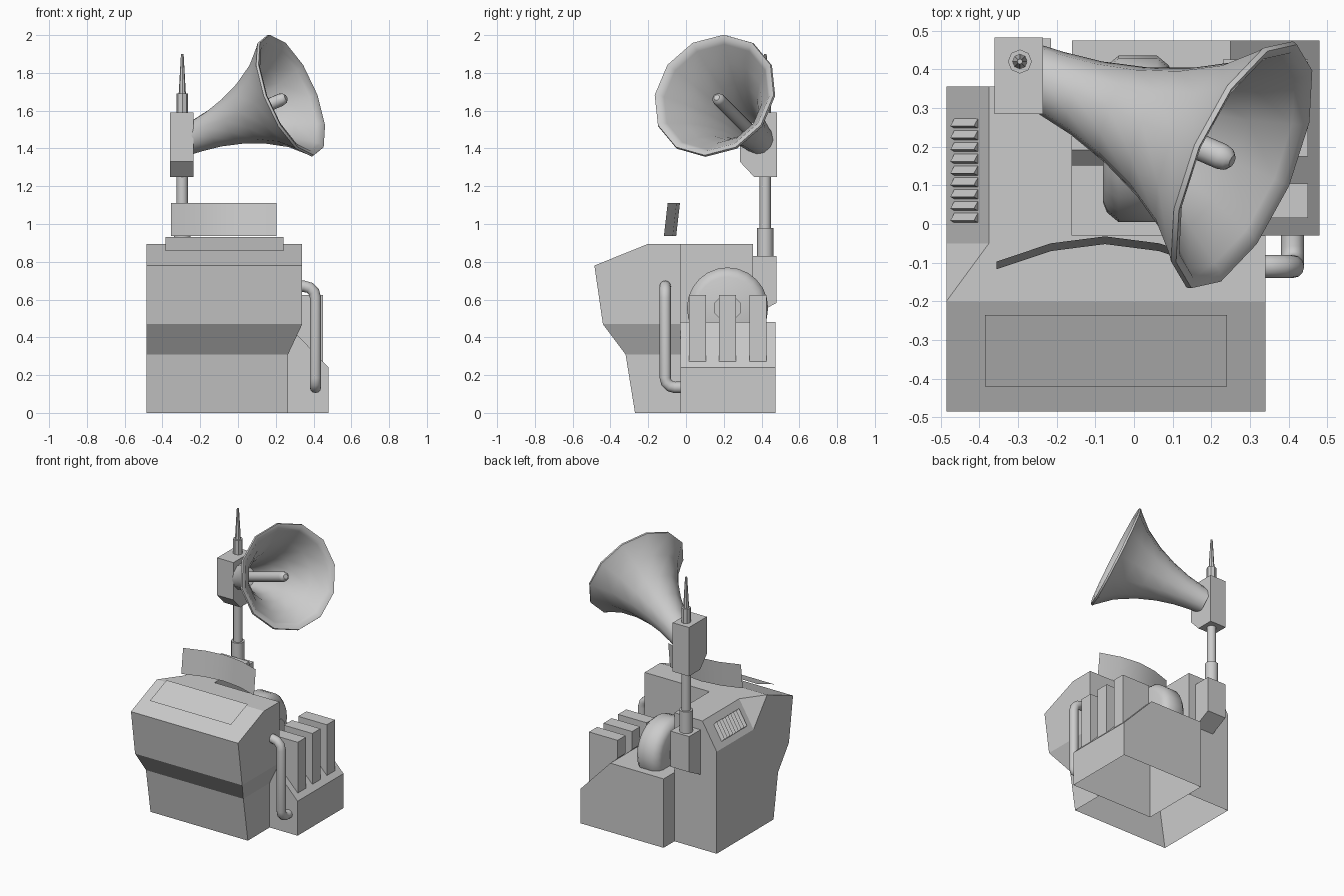
import bpy, bmesh, math
from mathutils import Vector

if "Cube" in bpy.data.objects:
    bpy.data.objects.remove(bpy.data.objects["Cube"])


def make(name, verts, faces, smooth=None):
    me = bpy.data.meshes.new(name)
    me.from_pydata([tuple(v) for v in verts], [], faces)
    bm = bmesh.new()
    bm.from_mesh(me)
    bmesh.ops.recalc_face_normals(bm, faces=bm.faces)
    bm.to_mesh(me)
    bm.free()
    ob = bpy.data.objects.new(name, me)
    bpy.context.collection.objects.link(ob)
    if smooth:
        bpy.ops.object.select_all(action='DESELECT')
        ob.select_set(True)
        bpy.context.view_layer.objects.active = ob
        bpy.ops.object.shade_smooth_by_angle(angle=math.radians(smooth))
    return ob


def prism(name, profile, lo, hi, axis, skip=()):
    """Extrude a 2D profile along x (profile y,z) or y (profile x,z)."""
    n = len(profile)
    put = (lambda p, t: (t, p[0], p[1])) if axis == 'x' else (lambda p, t: (p[0], t, p[1]))
    verts = [put(p, lo) for p in profile] + [put(p, hi) for p in profile]
    faces = [(i, (i + 1) % n, n + (i + 1) % n, n + i) for i in range(n) if i not in skip]
    return make(name, verts, faces + [tuple(range(n)), tuple(range(n, 2 * n))])


def lathe(name, origin, axis, up, profile, sides, smooth=40):
    """Spin (distance along axis, radius) points around an axis; both ends capped."""
    o, a = Vector(origin), Vector(axis).normalized()
    u = Vector(up)
    u = (u - a * u.dot(a)).normalized()
    w = a.cross(u)
    verts, faces = [], []
    for t, r in profile:
        for k in range(sides):
            q = 2 * math.pi * k / sides
            verts.append(o + a * t + (u * math.cos(q) + w * math.sin(q)) * r)
    for i in range(len(profile) - 1):
        for k in range(sides):
            j = (k + 1) % sides
            faces.append((i * sides + k, i * sides + j, (i + 1) * sides + j, (i + 1) * sides + k))
    last = (len(profile) - 1) * sides
    faces += [tuple(range(sides)), tuple(range(last, last + sides))]
    return make(name, verts, faces, smooth)


# Body shell: L-shaped rings lofted upward, open underneath, bevelled rear left corner
levels = [(0, -.27, .265), (.31, -.32, .265), (.47, -.44, .34), (.78, -.485, .34), (.895, -.2, .34)]
verts, faces = [], []
for i, (z, f, r) in enumerate(levels):
    bx, bz = (-.485, z) if i < 3 else ((-.485, .71) if i == 3 else (-.375, z))
    verts += [(-.485, f, z), (r, f, z), (r, -.03, z), (-.16, -.03, z),
              (-.16, .355, z), (bx, .355, bz), (bx, -.05, bz)]
for i in range(4):
    a, b = 7 * i, 7 * i + 7
    faces += [(a + k, a + k + 1, b + k + 1, b + k) for k in range(6)]
    faces += [(a + 6, a, b), (a + 6, b, b + 6)]
faces.append(tuple(range(28, 35)))
make("body_shell", verts, faces)

# Floating panel above the front slope
make("front_panel", [(-.385, -.42, .857), (.24, -.42, .857), (.24, -.235, .93), (-.385, -.235, .93)],
     [(0, 1, 2, 3)])

# Curved visor sheet
arc = [(-.355, -.117), (-.215, -.07), (-.075, -.052), (.065, -.07), (.205, -.117)]
verts = [(x, y, .937) for x, y in arc] + [(x, y + .02, 1.11) for x, y in arc]
make("visor", verts, [(i, i + 1, i + 6, i + 5) for i in range(4)], 40)

# Vent slats on the rear left bevel
verts, faces = [], []
for i in range(9):
    y, b = .003 + i * .0305, len(verts)
    for x in (-.463, -.402):
        z = .895 + (x + .375) * 1.68
        verts += [(x, y, z - .005), (x - .012, y + .006, z + .012), (x, y + .028, z - .005)]
    faces += [(b, b + 1, b + 4, b + 3), (b + 1, b + 2, b + 5, b + 4), (b, b + 1, b + 2), (b + 3, b + 4, b + 5)]
make("vent_slats", verts, faces)

# Engine block with sloped right shoulder, open underneath
prism("engine_block", [(-.16, 0), (.48, 0), (.48, .24), (.25, .48), (-.16, .48)], -.03, .475, 'y', skip=(0,))

# Exhaust stacks standing on the shoulder
for i in range(3):
    y = .015 + i * .16
    prism(f"exhaust_stack_{i + 1}", [(.45, .27), (.45, .625), (.23, .625), (.23, .5)], y, y + .09, 'y')

# Flywheel and its shaft
lathe("flywheel", (0, .22, .555), (1, 0, 0), (0, 0, 1),
      [(-.08, .165), (-.07, .19), (-.04, .215), (.06, .215), (.09, .19), (.1, .165)], 24)
lathe("flywheel_shaft", (0, .22, .555), (1, 0, 0), (0, math.sin(math.pi / 8), math.cos(math.pi / 8)),
      [(-.165, .074), (.16, .074)], 8)

# Coolant pipe with rounded elbows
def elbow(c, a, b, r=.05):
    return [Vector(c) + Vector(a) * r * (1 - math.sin(q)) + Vector(b) * r * (1 - math.cos(q))
            for q in (0, math.pi / 6, math.pi / 3, math.pi / 2)]


path = [Vector((.32, -.11, .67))]
path += elbow((.41, -.11, .67), (-1, 0, 0), (0, 0, -1), .06)
# elbow points run from the first leg to the second leg
path[1:] = [Vector((.41, -.11, .67)) + Vector((-1, 0, 0)) * .06 * (1 - math.sin(q)) +
            Vector((0, 0, -1)) * .06 * (1 - math.cos(q)) for q in (0, .52, 1.05, 1.57)]
path += elbow((.41, -.11, .135), (0, 0, 1), (0, 1, 0))
path.append(Vector((.41, -.02, .135)))
verts, faces, n = [], [], 12
side = Vector((0, 1, 0))
for i, p in enumerate(path):
    d = (path[min(i + 1, len(path) - 1)] - path[max(i - 1, 0)]).normalized()
    side = (side - d * side.dot(d)).normalized()
    w = d.cross(side)
    verts += [p + (side * math.cos(2 * math.pi * k / n) + w * math.sin(2 * math.pi * k / n)) * .03
              for k in range(n)]
    if i:
        b = n * (i - 1)
        faces += [(b + k, b + (k + 1) % n, b + n + (k + 1) % n, b + n + k) for k in range(n)]
make("coolant_pipe", verts, faces, 45)

# Mast: bracket, pole, head box and antenna tip
prism("mast_bracket", [(.34, .83), (.34, .51), (.48, .582), (.48, .83)], -.36, -.215, 'x')
up = ((-.295, .42, 0), (0, 0, 1), (1, 0, 0))
lathe("mast_socket", *up, [(.82, .043), (.98, .043)], 12)
lathe("mast_pole", *up, [(.97, .03), (1.26, .03)], 12)
prism("horn_mount", [(.285, 1.59), (.285, 1.33), (.36, 1.25), (.482, 1.25), (.482, 1.59)], -.36, -.235, 'x')
lathe("antenna", *up, [(1.58, .031), (1.69, .031), (1.69, .019), (1.9, .007)], 8)

# Flared horn with a thick rim, and the rod inside it
axis = Vector((.855, -.37, .37))
mouth = Vector((.278, .152, 1.68))
throat = mouth - axis.normalized() * .61
lathe("horn", throat, axis, (0, 0, 1),
      [(-.03, .08), (.03, .086), (.14, .103), (.26, .135), (.38, .182), (.5, .25), (.59, .33), (.605, .347),
       (.618, .343), (.612, .317), (.59, .3), (.5, .228), (.38, .16), (.26, .112), (.14, .08), (.06, .068)],
      12, 40)
lathe("horn_rod", throat, axis, (0, 0, 1),
      [(.05, .034), (.55, .034), (.57, .029), (.582, .016)], 12)
